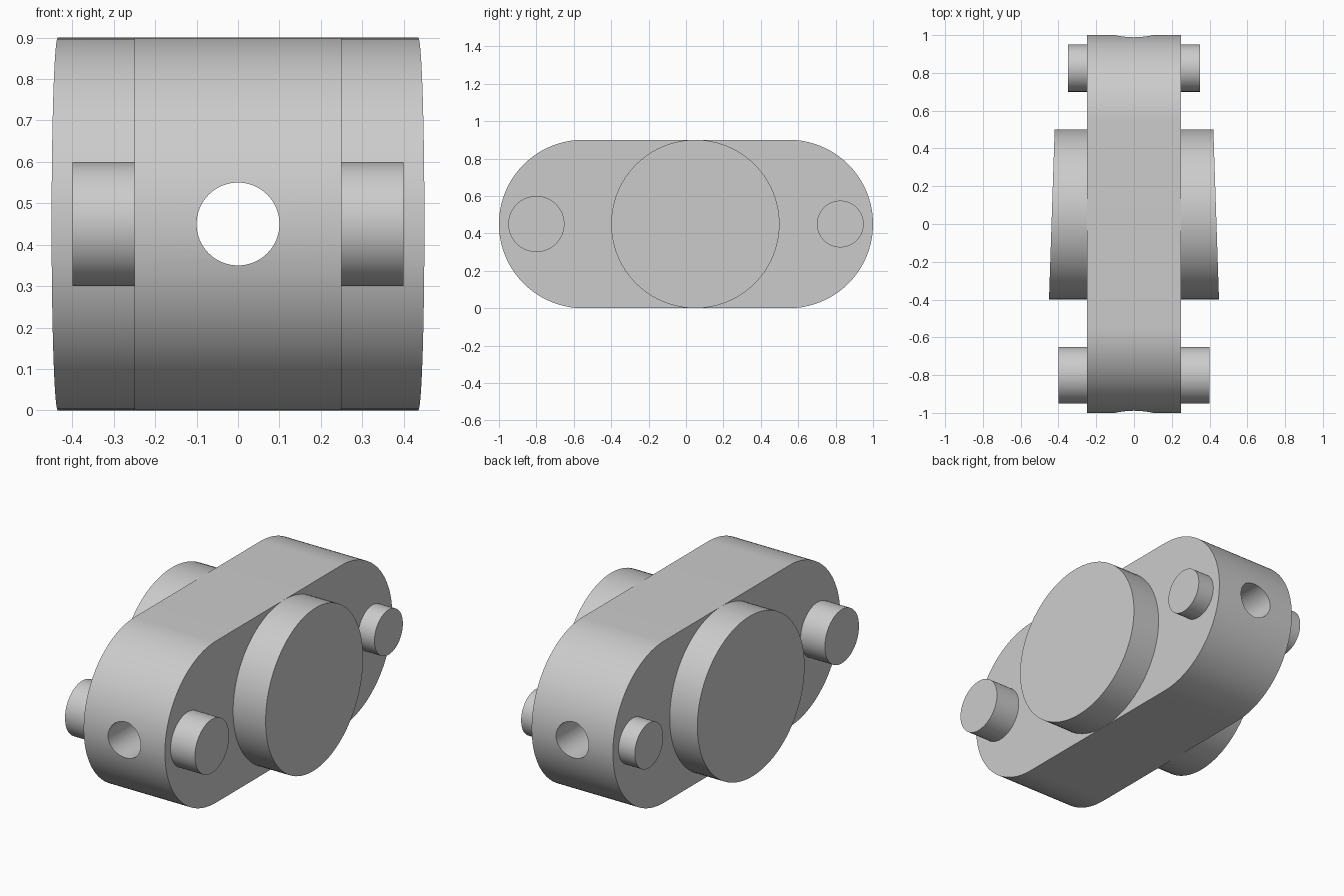
import bpy, bmesh, math

if "Cube" in bpy.data.objects:
    bpy.data.objects.remove(bpy.data.objects["Cube"])

MID_Z = 0.45

grey = bpy.data.materials.new("plain_grey")
grey.diffuse_color = (0.6, 0.6, 0.6, 1)
grey.use_nodes = True
grey.node_tree.nodes["Principled BSDF"].inputs["Base Color"].default_value = grey.diffuse_color


def finish(obj):
    """Smooth the curved sides and keep the rims sharp."""
    bpy.ops.object.select_all(action='DESELECT')
    obj.select_set(True)
    bpy.context.view_layer.objects.active = obj
    bpy.ops.object.shade_smooth_by_angle(angle=math.radians(30))


def prism(name, profile, x0, x1):
    """Extrude a (y, z) profile along x; x0 and x1 are functions of y."""
    bm = bmesh.new()
    a = [bm.verts.new((x0(y), y, z)) for y, z in profile]
    b = [bm.verts.new((x1(y), y, z)) for y, z in profile]
    n = len(profile)
    bm.faces.new(a)
    bm.faces.new(b)
    for i in range(n):
        j = (i + 1) % n
        bm.faces.new((a[i], a[j], b[j], b[i]))
    bmesh.ops.recalc_face_normals(bm, faces=bm.faces)
    mesh = bpy.data.meshes.new(name)
    bm.to_mesh(mesh)
    bm.free()
    mesh.materials.append(grey)
    obj = bpy.data.objects.new(name, mesh)
    bpy.context.collection.objects.link(obj)
    return obj


def arc(cy, r, start, end, steps):
    angles = [math.radians(start + (end - start) * i / steps) for i in range(steps + 1)]
    return [(cy + r * math.cos(t), MID_Z + r * math.sin(t)) for t in angles]


def circle(cy, r):
    return arc(cy, r, 0, 360, 96)[:-1]


# Body: rounded slab with a hole running along its length
body = prism("body", arc(0.55, 0.45, -90, 90, 64) + arc(-0.55, 0.45, 90, 270, 64),
             lambda y: -0.25, lambda y: 0.25)
bpy.ops.mesh.primitive_cylinder_add(vertices=64, radius=0.1, depth=3,
                                    location=(0, 0, MID_Z),
                                    rotation=(math.pi / 2, 0, 0))
cutter = bpy.context.object
cutter.name = "hole_cutter"
cutter.data.materials.append(grey)
cut = body.modifiers.new("hole", 'BOOLEAN')
cut.operation = 'DIFFERENCE'
cut.solver = 'EXACT'
cut.object = cutter
bpy.context.view_layer.objects.active = body
bpy.ops.object.select_all(action='DESELECT')
body.select_set(True)
bpy.ops.object.modifier_apply(modifier=cut.name)
bpy.data.objects.remove(cutter)
finish(body)

# Side parts: wedge-faced discs, front pins and back pins on both sides
for side, s in (("left", -1), ("right", 1)):
    inner = lambda y: s * 0.245
    parts = (
        ("disc", 0.05, 0.45, lambda y: s * (0.45 - 0.03 * (y + 0.4) / 0.9)),
        ("front_pin", -0.8, 0.15, lambda y: s * 0.4),
        ("back_pin", 0.825, 0.125, lambda y: s * 0.35),
    )
    for name, cy, r, outer in parts:
        finish(prism(f"{side}_{name}", circle(cy, r), inner, outer))
